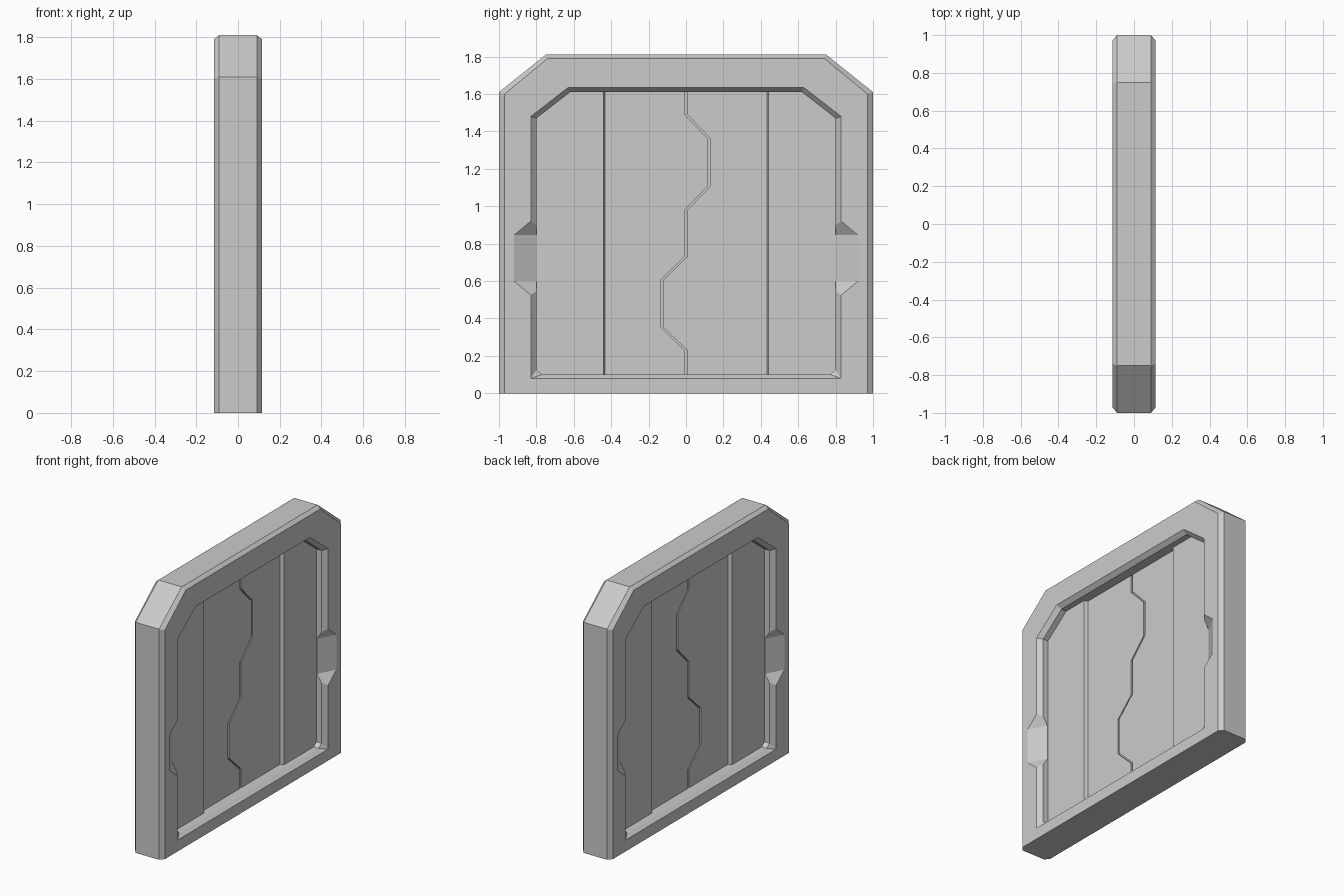
import bpy, bmesh

if "Cube" in bpy.data.objects:
    bpy.data.objects.remove(bpy.data.objects["Cube"])


def finish(name, bm):
    bmesh.ops.remove_doubles(bm, verts=bm.verts[:], dist=1e-5)
    bmesh.ops.recalc_face_normals(bm, faces=bm.faces[:])
    mesh = bpy.data.meshes.new(name)
    bm.to_mesh(mesh)
    bm.free()
    ob = bpy.data.objects.new(name, mesh)
    bpy.context.collection.objects.link(ob)
    return ob


def loft(name, sections, closed=False):
    """Skin (x, [(y, z), ...]) sections; closed makes a hollow frame, else ends are capped."""
    bm = bmesh.new()
    rings = [[bm.verts.new((x, y, z)) for y, z in pts] for x, pts in sections]
    n = len(rings[0])
    pairs = list(zip(rings, rings[1:]))
    if closed:
        pairs.append((rings[-1], rings[0]))
    else:
        bm.faces.new(rings[0])
        bm.faces.new(rings[-1])
    for a, b in pairs:
        for i in range(n):
            j = (i + 1) % n
            bm.faces.new((a[i], a[j], b[j], b[i]))
    return finish(name, bm)


def mirrored(half):
    return half + [(-y, z) for y, z in reversed(half)]


# Door frame: chamfered outside, chamfered opening lip
outer = mirrored([(1, 0), (1, 0), (1, 1.61), (.75, 1.81)])
face = mirrored([(.97, 0), (.97, 0), (.97, 1.6), (.74, 1.79)])
opening = mirrored([(.83, .08), (.83, .08), (.83, 1.48), (.63, 1.635)])
lip = mirrored([(.77, .10), (.80, .125), (.80, 1.47), (.62, 1.61)])
F = .115
frame = loft("door_frame", [(-.09, outer), (.09, outer), (F, face), (F, opening),
                            (.085, lip), (-.085, lip), (-F, opening), (-F, face)], closed=True)

# Wedge notches in both jambs, on both faces
bm = bmesh.new()
for sx in (-1, 1):
    for sy in (-1, 1):
        pts = []
        for s in (-1, 1):
            for x, y, h in ((.03375, .77, .1225), (.14, .966, .1225), (.14, .77, .2855)):
                pts.append(bm.verts.new((sx * x, sy * y, .7225 + s * h)))
        bmesh.ops.convex_hull(bm, input=pts)
cutter = finish("notch_cutter", bm)
cutter.hide_render = True
mod = frame.modifiers.new("notches", 'BOOLEAN')
mod.operation = 'DIFFERENCE'
mod.solver = 'EXACT'
mod.object = cutter
bpy.context.view_layer.objects.active = frame
bpy.ops.object.modifier_apply(modifier=mod.name)
bpy.data.objects.remove(cutter)

# Inner door leaves with zigzag meeting edge
seam = [(0, .09), (0, .23), (-.13, .355), (-.13, .605), (0, .73),
        (0, .98), (.125, 1.11), (.125, 1.36), (0, 1.49), (0, 1.62)]
for side, label in ((-1, "left"), (1, "right")):
    edge = [(y + side * .007, z) for y, z in seam]
    leaf = edge + [(side * .46, 1.62), (side * .46, .09)]
    loft(label + "_leaf", [(-.02, leaf), (.02, leaf)])

    # Thicker outer panel with a slightly sloped step
    def panel(y_in):
        return [(side * y, z) for y, z in ((y_in, .09), (.81, .09), (.81, 1.475),
                                           (.63, 1.62), (y_in, 1.62))]
    loft(label + "_outer_panel", [(-.045, panel(.442)), (-.02, panel(.434)),
                                  (.02, panel(.434)), (.045, panel(.442))])

# Core behind the seam groove
core = mirrored([(.2, .09), (.2, 1.62)])
loft("seam_core", [(-.004, core), (.004, core)])
